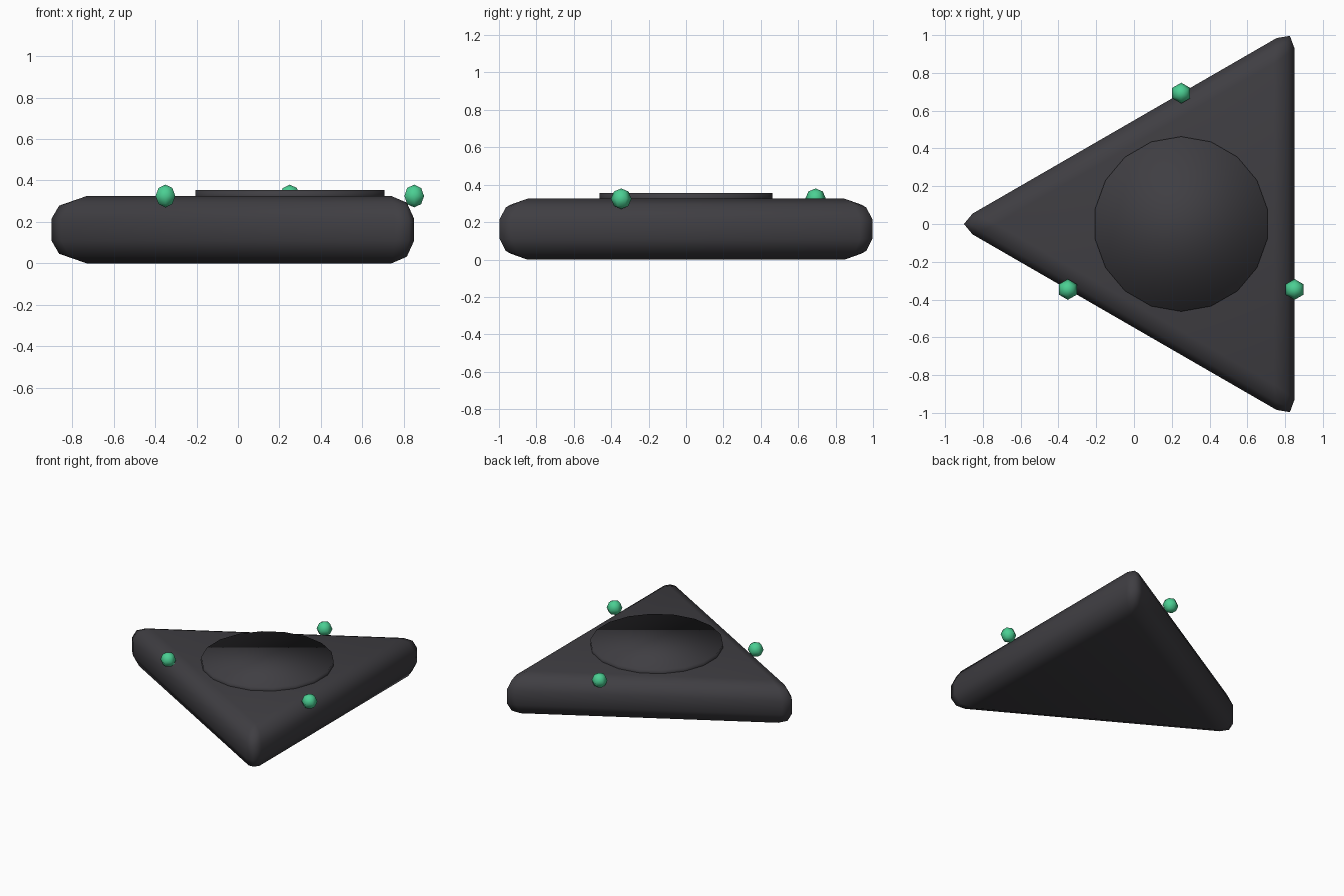
import bpy
from math import cos, sin, radians

if "Cube" in bpy.data.objects:
    bpy.data.objects.remove(bpy.data.objects["Cube"], do_unlink=True)

CENTRE_X = 0.25   # axis of the triangle
TOP = 0.325       # height of the body


def material(name, rgb):
    mat = bpy.data.materials.new(name)
    mat.use_nodes = True
    colour = (*rgb, 1.0)
    mat.diffuse_color = colour
    mat.node_tree.nodes["Principled BSDF"].inputs["Base Color"].default_value = colour
    return mat


def finish(name, mat):
    obj = bpy.context.object
    obj.name = name
    obj.data.materials.append(mat)
    bpy.ops.object.shade_smooth()
    return obj


charcoal = material("charcoal", (0.05, 0.048, 0.055))
green = material("mint green", (0.07, 0.62, 0.29))

# Triangular body with rounded edges, one corner pointing to -x
bpy.ops.mesh.primitive_cylinder_add(vertices=3, radius=1.2, depth=TOP,
                                    location=(CENTRE_X, 0, TOP / 2),
                                    rotation=(0, 0, radians(90)))
body = finish("triangular_body", charcoal)
bevel = body.modifiers.new("rounded_edges", "BEVEL")
bevel.width = 0.11
bevel.segments = 2
bevel.limit_method = "NONE"

# Raised round pad on top
bpy.ops.mesh.primitive_cylinder_add(vertices=18, radius=0.463, depth=0.06,
                                    location=(CENTRE_X, 0, TOP))
finish("round_pad", charcoal)

# Small beads at the middle of each side
for name, angle in (("back", 90), ("front_right", 210), ("front_left", 330)):
    a = radians(angle)
    bpy.ops.mesh.primitive_uv_sphere_add(
        segments=6, ring_count=4, radius=0.055,
        location=(CENTRE_X + 0.693 * cos(a), 0.693 * sin(a), TOP))
    finish(name + "_bead", green)
